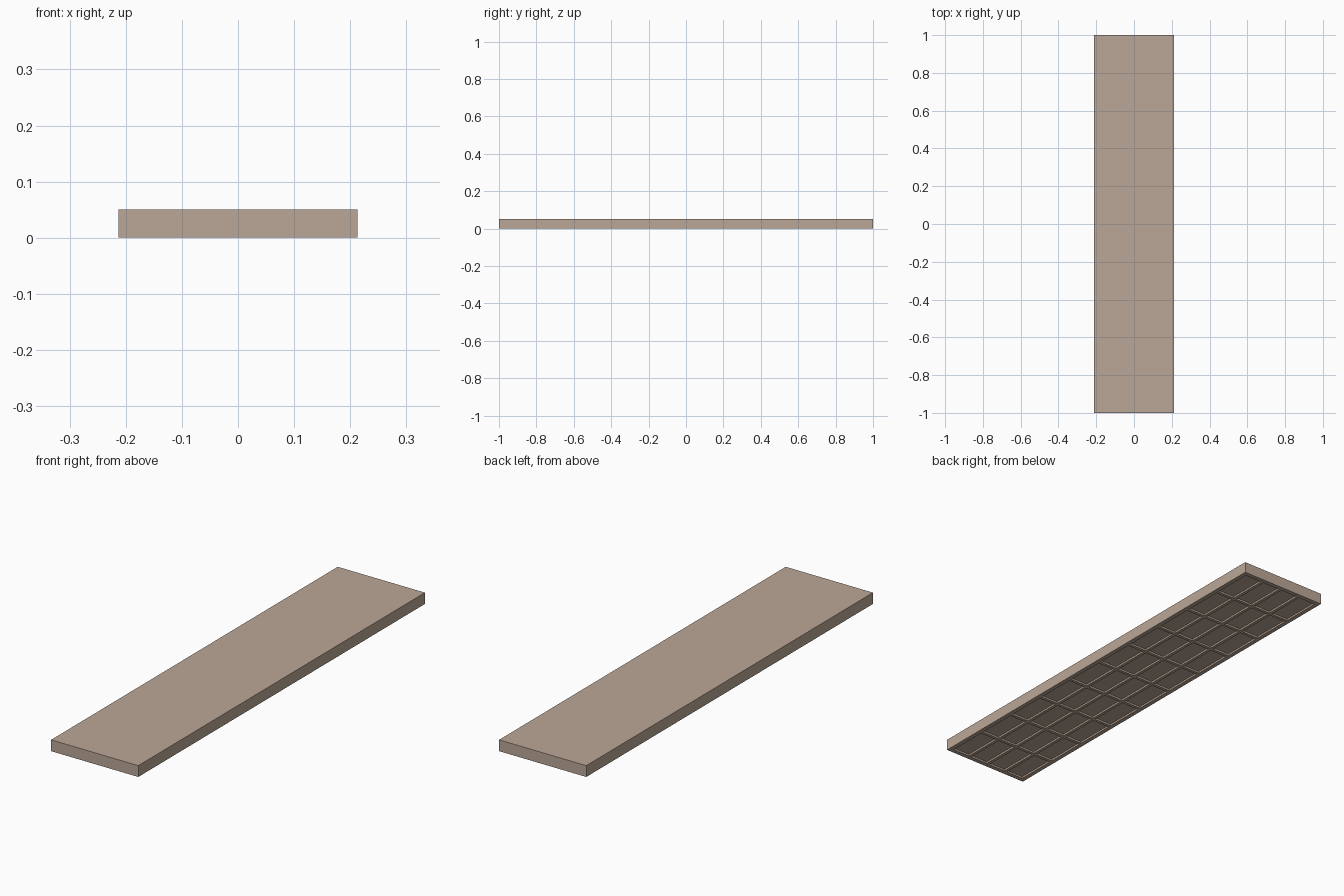
import bpy, bmesh
from mathutils import Vector

if "Cube" in bpy.data.objects:
    bpy.data.objects.remove(bpy.data.objects["Cube"])

W, L, H = 0.426, 2.0, 0.05      # overall size
COLS, ROWS = 4, 10              # underside pockets
RIM, RIB, DEPTH = 0.013, 0.02, 0.008

# plank body
bm = bmesh.new()
bmesh.ops.create_cube(bm, size=1)
bmesh.ops.scale(bm, vec=(W, L, H), verts=bm.verts)
bmesh.ops.translate(bm, vec=(0, 0, H / 2), verts=bm.verts)


# slice the underside into a rimmed grid
def slice_axis(axis, size, count):
    inner = size - 2 * RIM
    for i in range(count + 1):
        co, no = Vector((0, 0, 0)), Vector((0, 0, 0))
        co[axis] = -inner / 2 + inner * i / count
        no[axis] = 1
        bottom = [f for f in bm.faces if f.normal.z < -0.9]
        geom = bottom + list({e for f in bottom for e in f.edges}) \
            + list({v for f in bottom for v in f.verts})
        bmesh.ops.bisect_plane(bm, geom=geom, plane_co=co, plane_no=no, dist=1e-5)
        bm.normal_update()


bm.normal_update()
slice_axis(0, W, COLS)
slice_axis(1, L, ROWS)

# sink a shallow pocket into every grid cell, leaving ribs between
cells = []
for f in bm.faces:
    c = f.calc_center_median()
    if f.normal.z < -0.9 and abs(c.x) < W / 2 - RIM and abs(c.y) < L / 2 - RIM:
        cells.append(f)
bmesh.ops.inset_individual(bm, faces=cells, thickness=RIB / 2, depth=0)
walls = bmesh.ops.extrude_discrete_faces(bm, faces=cells)
for f in walls["faces"]:
    rim_verts = list(f.verts)
    lower = [v.co.copy() for v in rim_verts]
    for v in rim_verts:
        v.co.z += DEPTH
    # pocket side walls
    base = [bm.verts.new(co) for co in lower]
    n = len(base)
    for i in range(n):
        j = (i + 1) % n
        bm.faces.new((base[i], base[j], rim_verts[j], rim_verts[i]))
bmesh.ops.remove_doubles(bm, verts=bm.verts, dist=1e-5)
bmesh.ops.recalc_face_normals(bm, faces=bm.faces)

mesh = bpy.data.meshes.new("ribbed_plank")
bm.to_mesh(mesh)
bm.free()
plank = bpy.data.objects.new("ribbed_plank", mesh)
bpy.context.collection.objects.link(plank)

# tan finish
mat = bpy.data.materials.new("tan")
mat.diffuse_color = (0.5, 0.39, 0.31, 1)
mat.use_nodes = True
mat.node_tree.nodes["Principled BSDF"].inputs["Base Color"].default_value = mat.diffuse_color
mesh.materials.append(mat)
